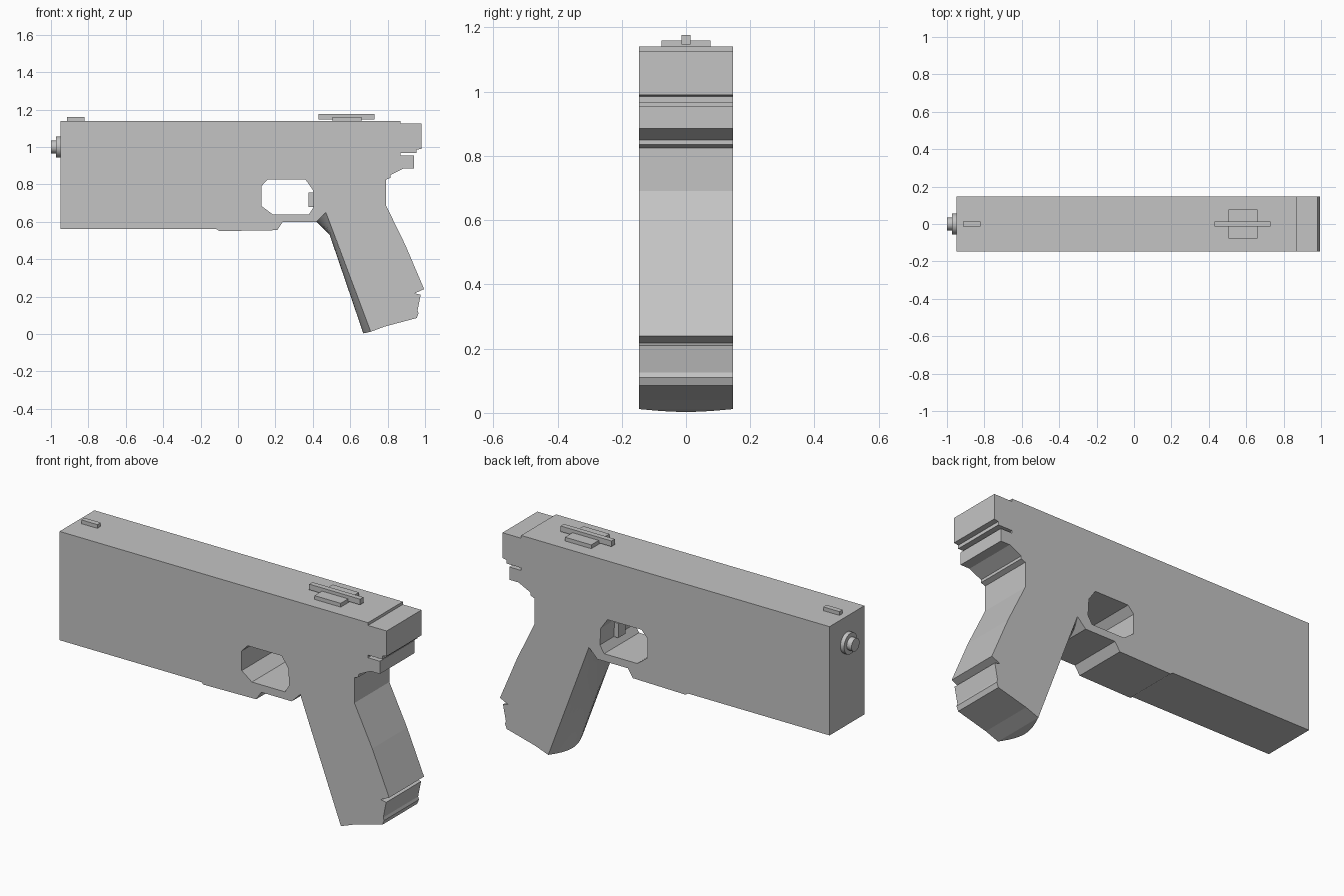
import bpy
import bmesh
from math import sin, pi
from mathutils import Matrix, Vector

default_cube = bpy.data.objects.get("Cube")
if default_cube:
    bpy.data.objects.remove(default_cube, do_unlink=True)

HALF_WIDTH = 0.147

# One plain grey for the whole model
grey = bpy.data.materials.new("plain_grey")
grey.use_nodes = True
grey.diffuse_color = (0.55, 0.55, 0.55, 1)
grey.node_tree.nodes["Principled BSDF"].inputs["Base Color"].default_value = grey.diffuse_color


def finish(name, bm):
    """Turn a bmesh into a named, coloured object."""
    bmesh.ops.recalc_face_normals(bm, faces=bm.faces)
    mesh = bpy.data.meshes.new(name)
    bm.to_mesh(mesh)
    bm.free()
    mesh.materials.append(grey)
    obj = bpy.data.objects.new(name, mesh)
    bpy.context.collection.objects.link(obj)
    return obj


def box(name, x0, x1, half_y, z0, z1):
    bm = bmesh.new()
    bmesh.ops.create_cube(bm, size=1)
    bmesh.ops.scale(bm, vec=(x1 - x0, half_y * 2, z1 - z0), verts=bm.verts)
    bmesh.ops.translate(bm, vec=((x0 + x1) / 2, 0, (z0 + z1) / 2), verts=bm.verts)
    finish(name, bm)


def disc(name, x0, x1, radius, z):
    """Cylinder lying along the barrel direction."""
    bm = bmesh.new()
    place = Matrix.Translation(((x0 + x1) / 2, 0, z)) @ Matrix.Rotation(pi / 2, 4, "Y")
    bmesh.ops.create_cone(bm, cap_ends=True, segments=24, radius1=radius,
                          radius2=radius, depth=x1 - x0, matrix=place)
    return finish(name, bm)


def plate_with_hole(name, outlines, half_y):
    """Fill side outlines (the later ones cut holes) and extrude them."""
    curve = bpy.data.curves.new(name, "CURVE")
    curve.dimensions = "2D"
    curve.fill_mode = "BOTH"
    curve.extrude = half_y
    for outline in outlines:
        spline = curve.splines.new("POLY")
        spline.points.add(len(outline) - 1)
        for point, (x, z) in zip(spline.points, outline):
            point.co = (x, z, 0, 1)
        spline.use_cyclic_u = True
        spline.use_smooth = False
    helper = bpy.data.objects.new(name + "_helper", curve)
    bpy.context.collection.objects.link(helper)
    bpy.context.view_layer.update()
    evaluated = helper.evaluated_get(bpy.context.evaluated_depsgraph_get())
    bm = bmesh.new()
    bm.from_mesh(evaluated.to_mesh())
    evaluated.to_mesh_clear()
    bpy.data.objects.remove(helper, do_unlink=True)
    bmesh.ops.remove_doubles(bm, verts=bm.verts, dist=0.0005)
    bmesh.ops.rotate(bm, matrix=Matrix.Rotation(pi / 2, 3, "X"), verts=bm.verts)
    for face in bm.faces:
        face.smooth = False
    finish(name, bm)


# Body and grip: one side profile with the guard opening
top_and_rear = [(-0.95, 1.14), (0.87, 1.14), (0.87, 1.125), (0.98, 1.125), (0.98, 0.99),
                (0.955, 0.985), (0.955, 0.967), (0.87, 0.967), (0.87, 0.953), (0.94, 0.953),
                (0.94, 0.885), (0.885, 0.885), (0.815, 0.85), (0.815, 0.835), (0.79, 0.825)]
grip = [(0.79, 0.69), (0.895, 0.475), (0.995, 0.24), (0.945, 0.217), (0.977, 0.21),
        (0.96, 0.125), (0.965, 0.11), (0.955, 0.085), (0.785, 0.04), (0.71, 0.012),
        (0.47, 0.65)]
underside = [(0.42, 0.6), (0.24, 0.6), (0.21, 0.555), (-0.1, 0.55), (-0.115, 0.56),
             (-0.95, 0.56)]
opening = [(0.16, 0.827), (0.36, 0.827), (0.4, 0.77), (0.405, 0.68), (0.38, 0.64),
           (0.185, 0.64), (0.125, 0.685), (0.125, 0.79)]
plate_with_hole("body", [top_and_rear + grip + underside, opening], HALF_WIDTH)

# Rounded strap along the front of the grip: arcs between edge and bulge points
bm = bmesh.new()
STEPS = 12
sections = [((0.47, 0.65), (0.42, 0.6)), ((0.515, 0.53), (0.49, 0.53)),
            ((0.71, 0.012), (0.67, 0.003))]
rings = []
for edge, bulge in sections:
    ring = []
    for i in range(STEPS + 1):
        t = i / STEPS
        x, z = Vector(edge).lerp(Vector(bulge), sin(pi * t))
        ring.append(bm.verts.new((x, HALF_WIDTH * (2 * t - 1), z)))
    rings.append(ring)
for upper, lower in zip(rings, rings[1:]):
    for i in range(STEPS):
        bm.faces.new((upper[i], upper[i + 1], lower[i + 1], lower[i]))
bm.faces.new(rings[0])
bm.faces.new(rings[-1])
strap = finish("grip_front_strap", bm)

# Muzzle
collar = disc("muzzle_collar", -0.972, -0.945, 0.056, 1.0)
tip = disc("muzzle_tip", -1.0, -0.97, 0.034, 1.0)

# Sights and trigger
box("front_sight", -0.915, -0.82, 0.014, 1.13, 1.16)
box("rear_sight_base", 0.505, 0.66, 0.077, 1.13, 1.16)
box("rear_sight_bar", 0.43, 0.73, 0.014, 1.147, 1.177)
box("trigger", 0.378, 0.41, 0.03, 0.68, 0.757)

# Smooth shading on the rounded parts, with sharp rims kept
for obj in (strap, collar, tip):
    obj.data.shade_smooth()
    obj.data.set_sharp_from_angle(angle=pi / 6)
